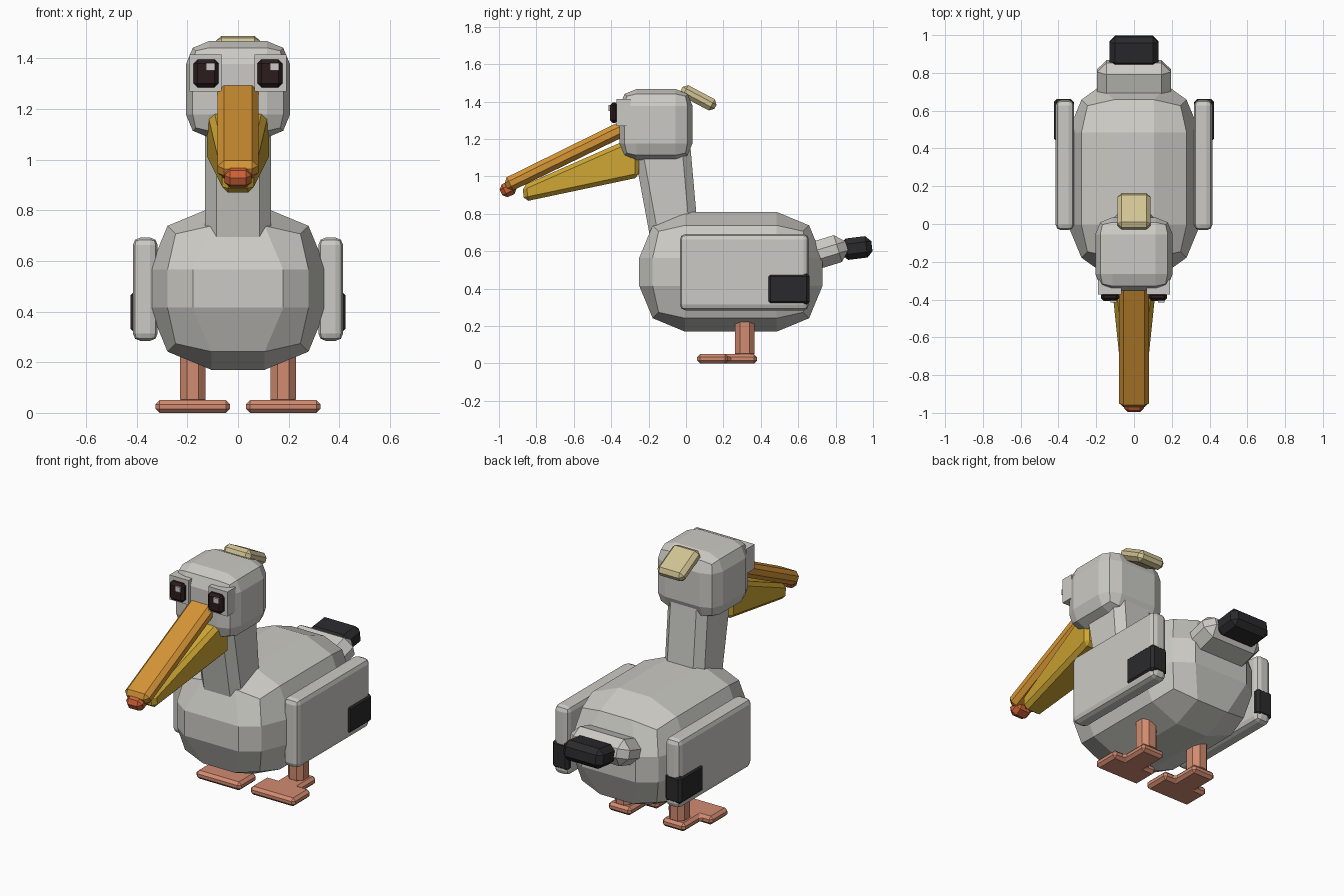
import bpy, bmesh
from math import radians
from mathutils import Matrix, Vector

if "Cube" in bpy.data.objects:
    bpy.data.objects.remove(bpy.data.objects["Cube"], do_unlink=True)


def material(name, *srgb):
    rgba = [(c / 255) ** 2.2 for c in srgb] + [1]
    m = bpy.data.materials.new(name)
    m.use_nodes = True
    m.diffuse_color = rgba
    m.node_tree.nodes["Principled BSDF"].inputs["Base Color"].default_value = rgba
    return m


GREY = material("feather grey", 202, 201, 195)
DARK = material("feather black", 46, 46, 48)
EYE = material("eye brown black", 48, 34, 34)
ORANGE = material("beak orange", 212, 147, 56)
YELLOW = material("pouch yellow", 204, 164, 54)
RED = material("beak tip red", 205, 98, 58)
TAN = material("crest tan", 208, 194, 146)
PINK = material("leg pink", 208, 138, 112)


def finish(name, bm, mat, bevel=0, segments=1):
    if bevel:
        bmesh.ops.bevel(bm, geom=bm.edges[:], offset=bevel, segments=segments,
                        profile=0.5, affect='EDGES', clamp_overlap=True)
    bmesh.ops.recalc_face_normals(bm, faces=bm.faces[:])
    mesh = bpy.data.meshes.new(name)
    bm.to_mesh(mesh)
    bm.free()
    mesh.materials.append(mat)
    obj = bpy.data.objects.new(name, mesh)
    bpy.context.collection.objects.link(obj)
    return obj


def box(name, center, size, mat, bevel=0, segments=1, tilt=0):
    """Bevelled box, tilted about x."""
    bm = bmesh.new()
    bmesh.ops.create_cube(bm, size=1)
    bmesh.ops.scale(bm, vec=size, verts=bm.verts[:])
    obj = finish(name, bm, mat, bevel, segments)
    obj.data.transform(Matrix.Translation(center) @ Matrix.Rotation(radians(tilt), 4, 'X'))
    return obj


def wedge(name, front, back, mat, bevel):
    """Tapered box; each end is (half width, low (y, z), high (y, z))."""
    bm = bmesh.new()
    bmesh.ops.create_cube(bm, size=2)
    for v in bm.verts:
        half, low, high = front if v.co.y < 0 else back
        v.co = Vector((v.co.x * half, *(low if v.co.z < 0 else high)))
    return finish(name, bm, mat, bevel)


# body: faceted round box with broadened flat ends
body = box("body", (0, 0, 0), (.70, .98, .64), GREY, .245, 2)
for v in body.data.vertices:
    if abs(v.co.y) > .48:
        v.co.x *= 1.7
body.data.transform(Matrix.Translation((0, .24, .49)))

# neck and head
wedge("neck", (.13, (-.175, .58), (-.28, 1.15)),
      (.13, (.075, .58), (.02, 1.2)), GREY, .045)
box("head", (0, -.16, 1.277), (.41, .39, .38), GREY, .09, 2)
box("crest", (0, .067, 1.42), (.175, .205, .068), TAN, .022, 1, -28)

# beak
wedge("upper_beak", (.08, (-.945, .915), (-.98, .985)),
      (.08, (-.265, 1.245), (-.3, 1.32)), ORANGE, .024)
wedge("beak_pouch", (.06, (-.865, .865), (-.875, .95)),
      (.125, (-.25, .995), (-.25, 1.225)), YELLOW, .022)
box("beak_tip", (0, -.951, .932), (.106, .085, .076), RED, .022, 1, 26)

# tail
box("tail_base", (0, .75, .595), (.39, .23, .15), GREY, .05, 1, 17)
box("tail_tip", (0, .912, .617), (.26, .165, .115), DARK, .03, 1, 7)


def foot(name, x):
    """T-shaped slab: wide toes in front, narrow heel behind."""
    toe, heel = .147, .075
    half = [(toe, .06), (toe, .225), (heel, .225), (heel, .38)]
    outline = half + [(-px, py) for px, py in reversed(half)]
    bm = bmesh.new()
    face = bm.faces.new([bm.verts.new((x + px, py, 0)) for px, py in outline])
    top = bmesh.ops.extrude_face_region(bm, geom=[face])["geom"]
    moved = [e for e in top if isinstance(e, bmesh.types.BMVert)]
    bmesh.ops.translate(bm, vec=(0, 0, .05), verts=moved)
    finish(name, bm, PINK, .016)


# paired parts
for side, s in (("left", 1), ("right", -1)):
    box(side + "_wing", (s * .366, .312, .488), (.098, .69, .408), GREY, .03, 2)
    box(side + "_wing_tip", (s * .371, .548, .398), (.106, .225, .164), DARK, .015)
    box(side + "_leg", (s * .178, .315, .15), (.1, .105, .25), PINK, .027)
    foot(side + "_foot", s * .178)
    box(side + "_eye_plate", (s * .128, -.335, 1.342), (.126, .075, .146), GREY)
    box(side + "_eye", (s * .126, -.385, 1.34), (.098, .045, .11), EYE, .016)
    # both glints sit on the same side of the eye
    box(side + "_eye_glint", (s * .126 + .018, -.4, 1.366), (.035, .03, .031), GREY)
